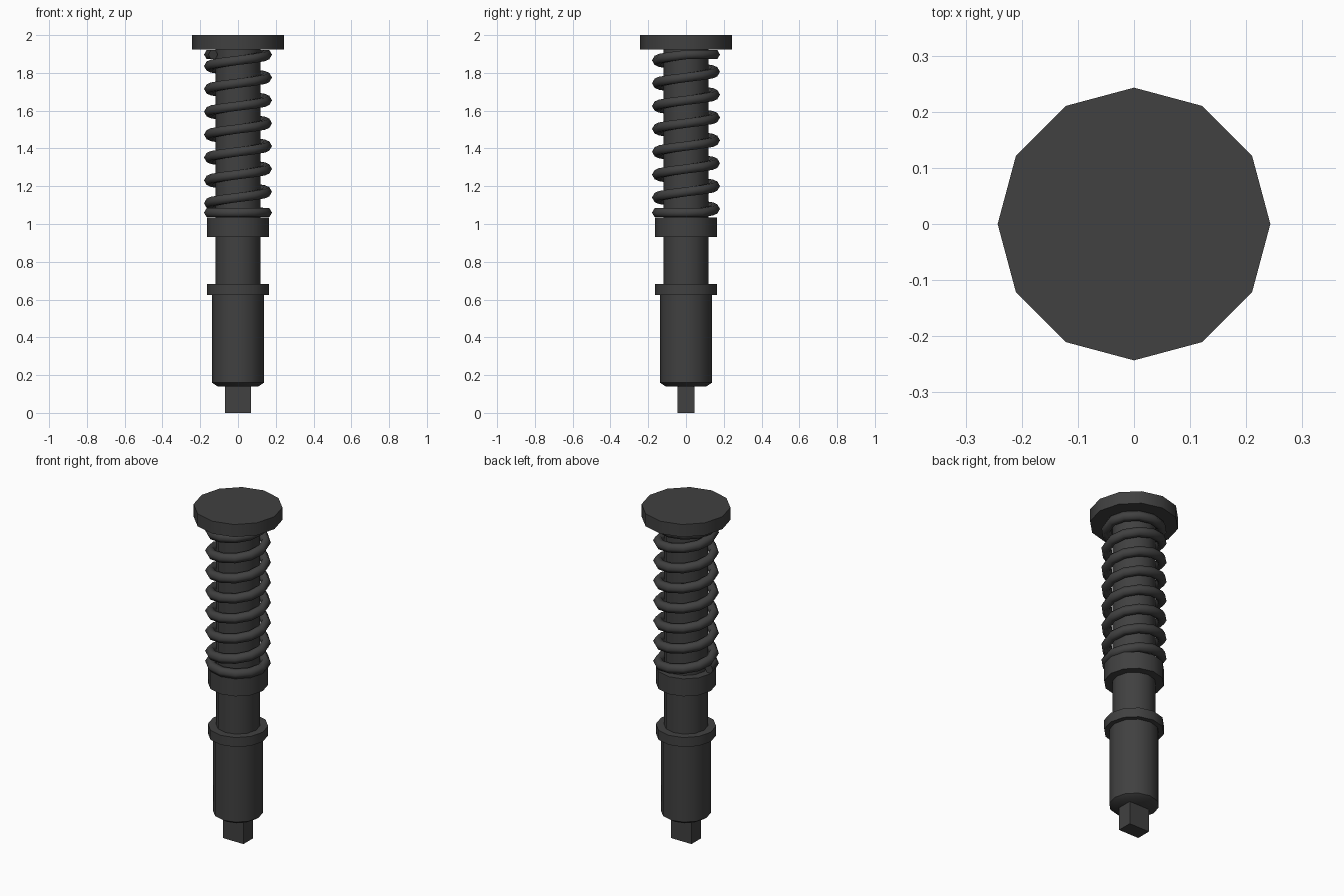
import bpy, bmesh, math
from mathutils import Vector

if "Cube" in bpy.data.objects:
    bpy.data.objects.remove(bpy.data.objects["Cube"])

SIDES = 12

# Single dark steel colour
steel = bpy.data.materials.new("dark_steel")
steel.use_nodes = True
colour = (0.052, 0.052, 0.052, 1)
steel.diffuse_color = colour
steel.node_tree.nodes["Principled BSDF"].inputs["Base Color"].default_value = colour


def finish(name, bm, angle=40):
    bmesh.ops.recalc_face_normals(bm, faces=bm.faces[:])
    mesh = bpy.data.meshes.new(name)
    bm.to_mesh(mesh)
    bm.free()
    mesh.materials.append(steel)
    obj = bpy.data.objects.new(name, mesh)
    bpy.context.collection.objects.link(obj)
    bpy.ops.object.select_all(action='DESELECT')
    obj.select_set(True)
    bpy.context.view_layer.objects.active = obj
    bpy.ops.object.shade_smooth_by_angle(angle=math.radians(angle))
    return obj


def skin(bm, rings):
    """Join rings of points into a closed tube with capped ends."""
    rings = [[bm.verts.new(p) for p in ring] for ring in rings]
    for a, b in zip(rings, rings[1:]):
        n = len(a)
        for i in range(n):
            j = (i + 1) % n
            bm.faces.new((a[i], a[j], b[j], b[i]))
    bm.faces.new(rings[0][::-1])
    bm.faces.new(rings[-1])


def turned(name, profile):
    """Solid turned about z from (radius, height) pairs."""
    bm = bmesh.new()
    steps = [math.tau * i / SIDES for i in range(SIDES)]
    skin(bm, [[(r * math.cos(a), r * math.sin(a), z) for a in steps]
              for r, z in profile])
    return finish(name, bm)


# Turned parts, from the bottom up
turned("lower_body", [(0.108, 0.14), (0.137, 0.16), (0.137, 0.64)])
turned("body_flange", [(0.165, 0.625), (0.165, 0.682)])
turned("shaft", [(0.12, 0.66), (0.12, 1.94)])
turned("spring_collar", [(0.165, 0.93), (0.165, 1.035)])
turned("top_cap", [(0.243, 1.925), (0.243, 2.0)])

# Rectangular tang under the body
bm = bmesh.new()
bmesh.ops.create_cube(bm, size=1)
for v in bm.verts:
    v.co = Vector((v.co.x * 0.136, v.co.y * 0.09, 0.075 + v.co.z * 0.15))
finish("tang", bm)

# Coil spring with flattened end turns
COIL_RADIUS, WIRE_RADIUS, PITCH, WIRE_SIDES = 0.152, 0.028, 0.121, 6
bm = bmesh.new()
rings = []
for i in range(8 * SIDES + 2):
    turn = i / SIDES
    a = math.pi + math.tau * turn
    z = min(max(1.11 + PITCH * (turn - 1), 1.06), 1.897)
    out = Vector((math.cos(a), math.sin(a), 0))
    ring = []
    for k in range(WIRE_SIDES):
        w = math.tau * k / WIRE_SIDES
        ring.append(out * (COIL_RADIUS + WIRE_RADIUS * math.cos(w))
                    + Vector((0, 0, z + WIRE_RADIUS * math.sin(w))))
    rings.append(ring)
skin(bm, rings)
finish("coil_spring", bm, 65)
